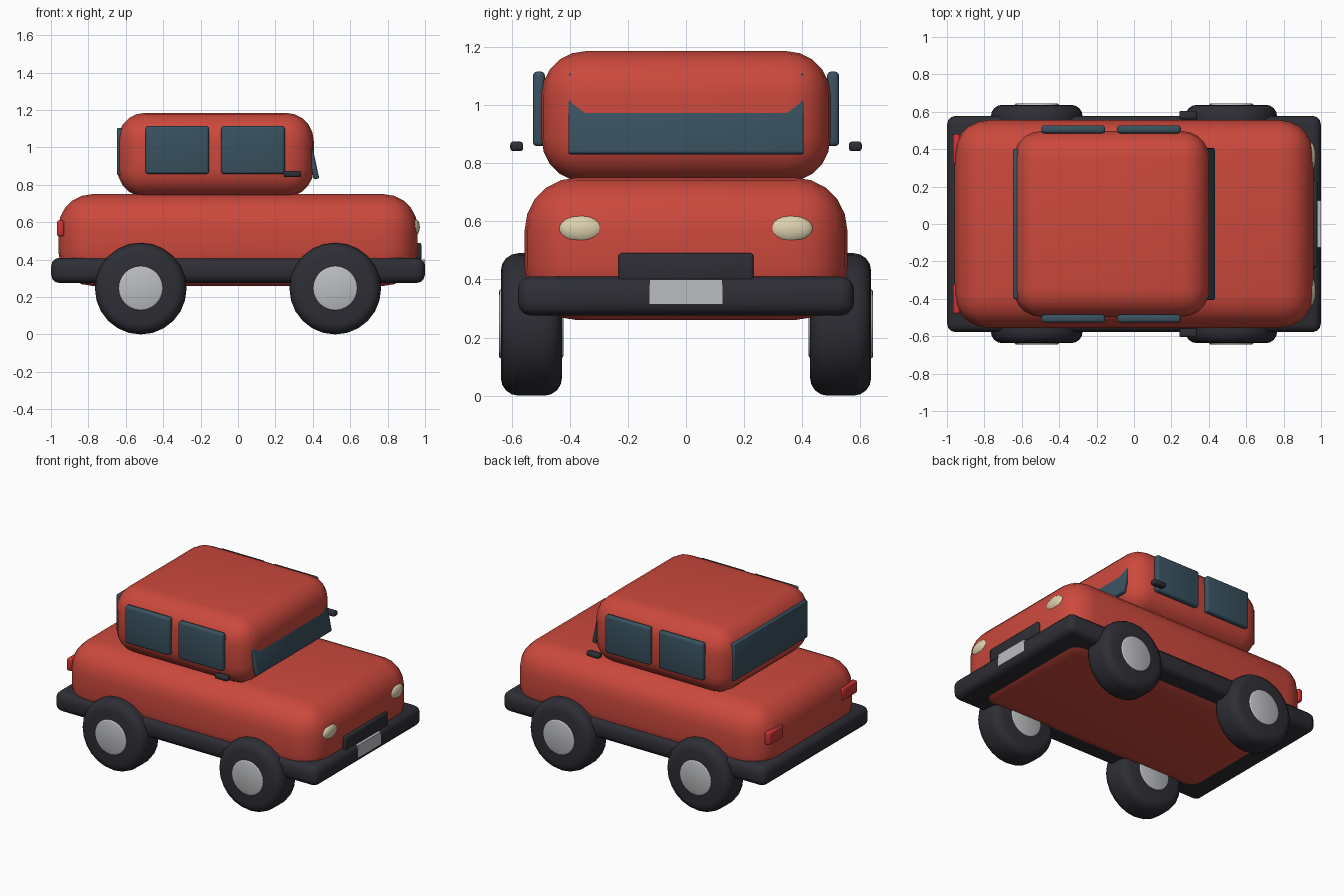
import bpy, bmesh, math
from mathutils import Matrix, Vector

if "Cube" in bpy.data.objects:
    bpy.data.objects.remove(bpy.data.objects["Cube"])


def material(name, rgb):
    m = bpy.data.materials.new(name)
    m.diffuse_color = (*rgb, 1)
    m.use_nodes = True
    m.node_tree.nodes["Principled BSDF"].inputs["Base Color"].default_value = m.diffuse_color
    return m


RED = material("body red", (0.60, 0.066, 0.046))
DARK = material("dark rubber", (0.027, 0.027, 0.036))
GLASS = material("window blue", (0.040, 0.083, 0.115))
SILVER = material("silver", (0.50, 0.51, 0.52))
CREAM = material("headlight cream", (0.72, 0.64, 0.42))
TAIL = material("tail light red", (0.62, 0.035, 0.035))


def finish(bm, name, mat, angle=50):
    mesh = bpy.data.meshes.new(name)
    bm.to_mesh(mesh)
    bm.free()
    mesh.materials.append(mat)
    ob = bpy.data.objects.new(name, mesh)
    bpy.context.collection.objects.link(ob)
    bpy.ops.object.select_all(action='DESELECT')
    ob.select_set(True)
    bpy.context.view_layer.objects.active = ob
    bpy.ops.object.shade_smooth_by_angle(angle=math.radians(angle))
    return ob


def box(name, lo, hi, mat, bevel=0.0, segments=3, tilt=0.0):
    """Rounded box between two corners, tilted about the y axis."""
    lo, hi = Vector(lo), Vector(hi)
    bm = bmesh.new()
    bmesh.ops.create_cube(bm, size=1)
    bmesh.ops.scale(bm, vec=hi - lo, verts=bm.verts)
    if bevel:
        bmesh.ops.bevel(bm, geom=bm.edges[:], offset=bevel, segments=segments,
                        profile=0.5, affect='EDGES')
    bm.transform(Matrix.Translation((lo + hi) / 2)
                 @ Matrix.Rotation(math.radians(tilt), 4, 'Y'))
    return finish(bm, name, mat)


def disc(name, center, radius, width, mat, bevel, segments):
    """Wheel-like cylinder along the y axis with rounded rims."""
    bm = bmesh.new()
    bmesh.ops.create_cone(bm, cap_ends=True, segments=24, radius1=radius,
                          radius2=radius, depth=width)
    rims = [e for e in bm.edges if abs(e.verts[0].co.z - e.verts[1].co.z) < 1e-5]
    bmesh.ops.bevel(bm, geom=rims, offset=bevel, segments=segments,
                    profile=0.5, affect='EDGES')
    bm.transform(Matrix.Translation(center) @ Matrix.Rotation(math.pi / 2, 4, 'X'))
    return finish(bm, name, mat)


# Main shells
box("body", (-0.96, -0.555, 0.26), (0.96, 0.555, 0.75), RED, 0.18, 5)
box("cabin", (-0.645, -0.497, 0.735), (0.405, 0.497, 1.185), RED, 0.15, 5)
box("bumper_skirt", (-0.999, -0.578, 0.275), (0.999, 0.578, 0.41), DARK, 0.045, 3)

# Windscreen and rear window
box("windscreen", (0.375, -0.405, 0.828), (0.405, 0.405, 1.113), GLASS, 0.008, 2, -12)
box("rear_window", (-0.647, -0.40, 0.85), (-0.617, 0.40, 1.105), GLASS, 0.008, 2)

# Grille and blank number plate
box("grille", (0.93, -0.232, 0.393), (0.98, 0.232, 0.49), DARK, 0.01, 2)
box("number_plate", (0.975, -0.125, 0.315), (1.0, 0.125, 0.40), SILVER)

for side, s in (("left", 1), ("right", -1)):
    def span(a, b):
        return min(s * a, s * b), max(s * a, s * b)

    # Side windows
    y0, y1 = span(0.485, 0.527)
    for label, x in (("rear", -0.495), ("front", -0.09)):
        box(f"{label}_side_window_{side}", (x, y0, 0.858), (x + 0.34, y1, 1.115),
            GLASS, 0.015, 3)

    # Mirrors
    y0, y1 = span(0.56, 0.605)
    box(f"mirror_{side}", (0.242, y0, 0.841), (0.338, y1, 0.874), DARK, 0.01, 2)

    # Tail lights
    y0, y1 = span(0.32, 0.48)
    box(f"tail_light_{side}", (-0.968, y0, 0.525), (-0.93, y1, 0.61), TAIL, 0.01, 2)

    # Headlights
    bm = bmesh.new()
    bmesh.ops.create_uvsphere(bm, u_segments=24, v_segments=12, radius=1)
    bm.transform(Matrix.Translation((0.942, s * 0.36, 0.573))
                 @ Matrix.Diagonal((0.03, 0.078, 0.048, 1)))
    finish(bm, f"headlight_{side}", CREAM, 80)

    # Wheels
    for label, x in (("rear", -0.52), ("front", 0.52)):
        disc(f"{label}_tyre_{side}", (x, s * 0.532, 0.245), 0.245, 0.21, DARK, 0.06, 4)
        disc(f"{label}_hub_{side}", (x, s * 0.533, 0.247), 0.12, 0.222, SILVER, 0.01, 2)
